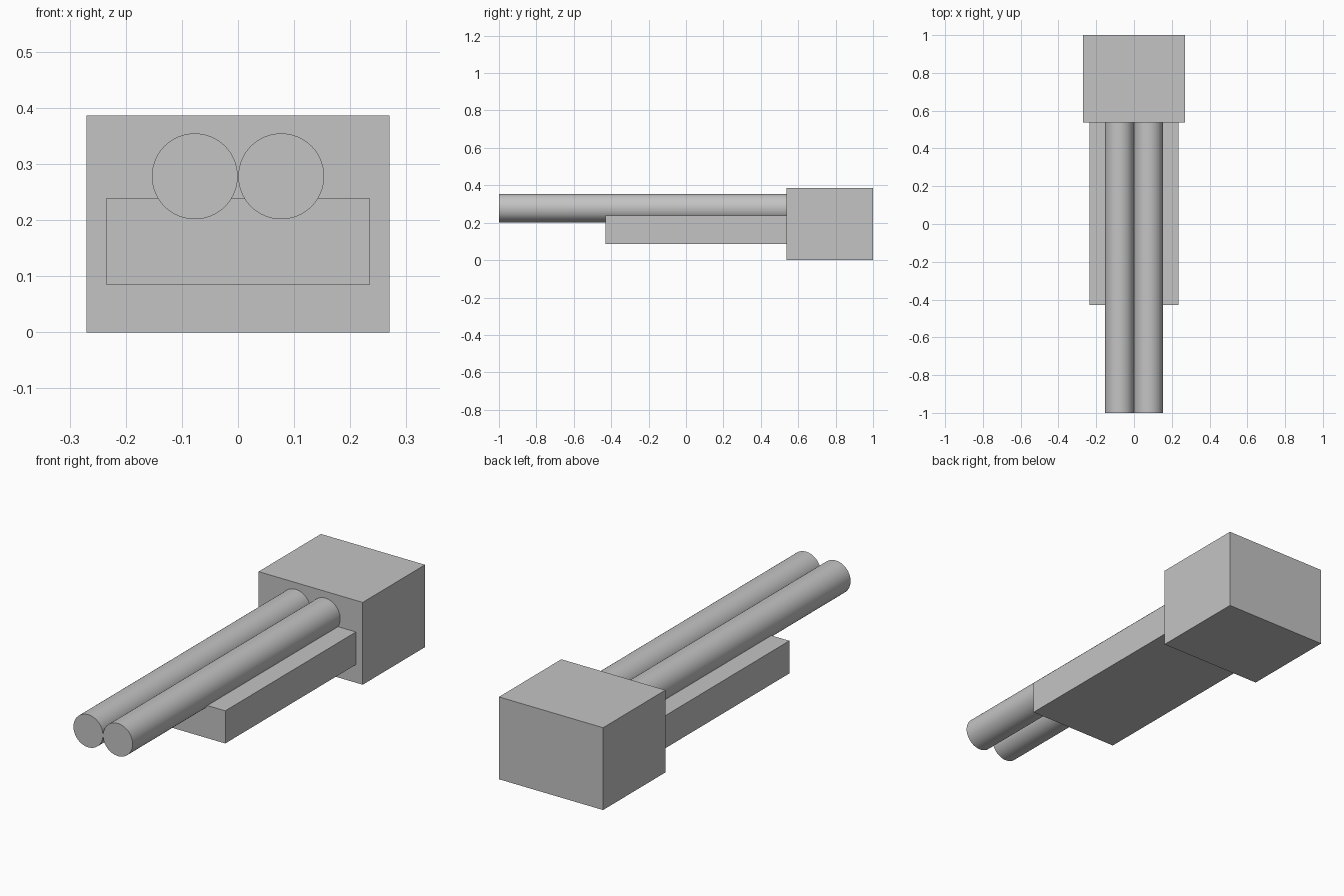
import bpy
import math

if "Cube" in bpy.data.objects:
    bpy.data.objects.remove(bpy.data.objects["Cube"])

grey = bpy.data.materials.new("plain grey")
grey.diffuse_color = (0.55, 0.55, 0.55, 1)
grey.use_nodes = True
grey.node_tree.nodes["Principled BSDF"].inputs["Base Color"].default_value = grey.diffuse_color


def box(name, x, y0, y1, z0, z1):
    """Box centred on x = 0 with half width x."""
    bpy.ops.mesh.primitive_cube_add(size=1, location=(0, (y0 + y1) / 2, (z0 + z1) / 2))
    ob = bpy.context.object
    ob.name = name
    ob.scale = (2 * x, y1 - y0, z1 - z0)
    bpy.ops.object.transform_apply(location=False, rotation=False, scale=True)
    ob.data.materials.append(grey)


def tube(name, x, z, r, y0, y1):
    """Solid round barrel along y."""
    bpy.ops.mesh.primitive_cylinder_add(vertices=64, radius=r, depth=y1 - y0,
                                        location=(x, (y0 + y1) / 2, z),
                                        rotation=(math.pi / 2, 0, 0))
    ob = bpy.context.object
    ob.name = name
    ob.data.materials.append(grey)


# Rear block and the flat support under the barrels
box("rear_block", 0.27, 0.538, 1.0, 0.0, 0.386)
box("barrel_support", 0.235, -0.43, 0.538, 0.085, 0.238)

# Twin barrels, side by side
for side, name in ((-1, "left_barrel"), (1, "right_barrel")):
    tube(name, side * 0.077, 0.278, 0.0765, -1.0, 0.54)
